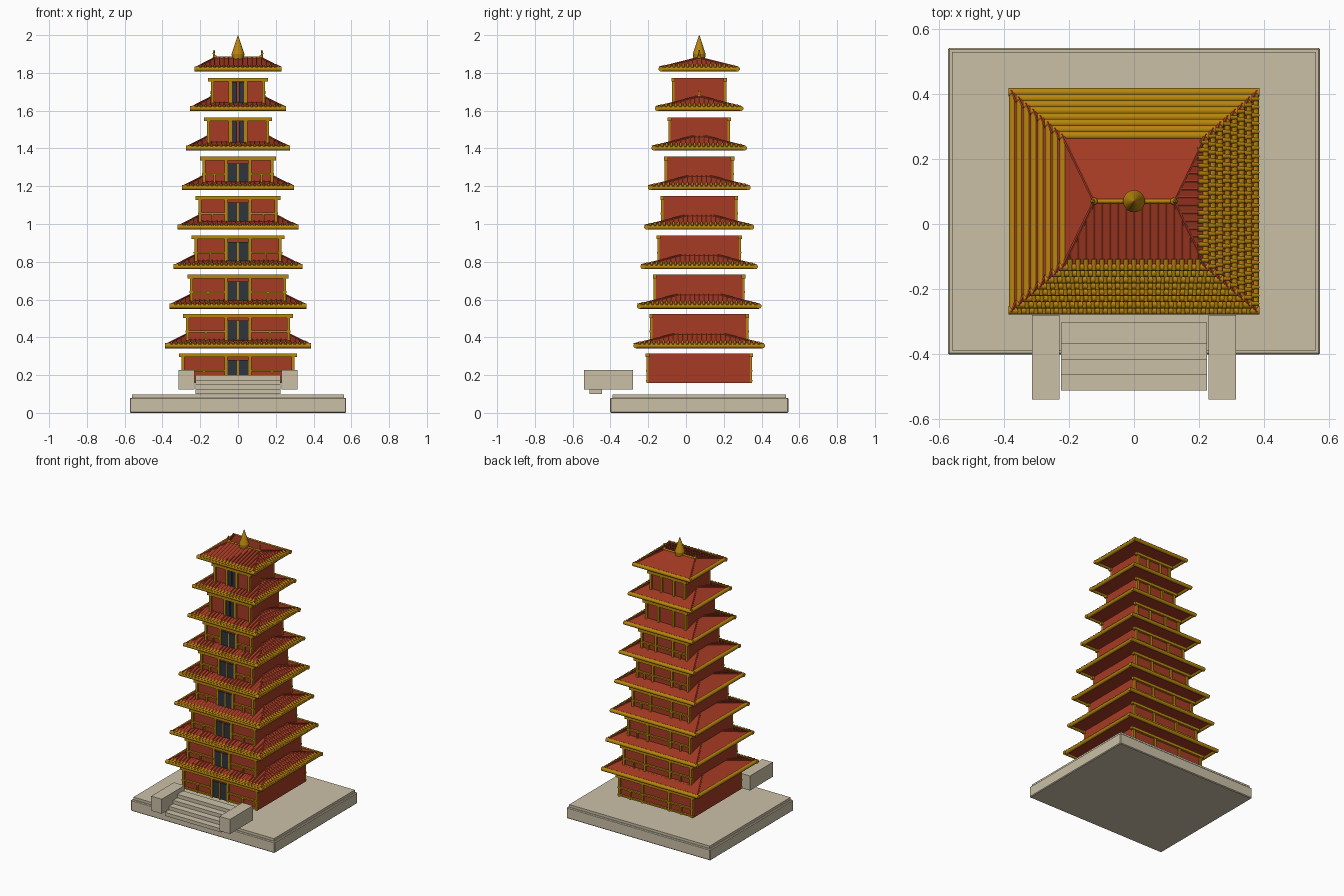
import bpy, bmesh, math
from mathutils import Vector, Matrix

if "Cube" in bpy.data.objects:
    bpy.data.objects.remove(bpy.data.objects["Cube"])

CY = 0.07          # tower axis in y
FLOORS = 8


def material(name, rgb):
    m = bpy.data.materials.new(name)
    m.diffuse_color = (*rgb, 1)
    m.use_nodes = True
    m.node_tree.nodes["Principled BSDF"].inputs["Base Color"].default_value = m.diffuse_color
    return m


RED = material("red", (0.38, 0.043, 0.017))
GOLD = material("gold", (0.48, 0.235, 0.004))
STONE = material("stone", (0.60, 0.53, 0.39))
DARK = material("dark_door", (0.028, 0.036, 0.048))


def finish(bm, name, mat, smooth=False):
    me = bpy.data.meshes.new(name)
    bmesh.ops.recalc_face_normals(bm, faces=bm.faces)
    bm.to_mesh(me)
    bm.free()
    me.materials.append(mat)
    ob = bpy.data.objects.new(name, me)
    bpy.context.collection.objects.link(ob)
    if smooth:
        bpy.ops.object.select_all(action='DESELECT')
        ob.select_set(True)
        bpy.context.view_layer.objects.active = ob
        bpy.ops.object.shade_smooth_by_angle(angle=math.radians(50))
    return ob


def box(bm, x0, x1, y0, y1, z0, z1):
    m = Matrix.Translation(((x0 + x1) / 2, (y0 + y1) / 2, (z0 + z1) / 2))
    m = m @ Matrix.Diagonal((abs(x1 - x0), abs(y1 - y0), abs(z1 - z0), 1))
    bmesh.ops.create_cube(bm, size=1, matrix=m)


def rod(bm, a, b, r, n=6, r2=None):
    a, b = Vector(a), Vector(b)
    d = b - a
    m = Matrix.Translation((a + b) / 2) @ d.to_track_quat('Z', 'Y').to_matrix().to_4x4()
    bmesh.ops.create_cone(bm, cap_ends=True, segments=n, radius1=r,
                          radius2=r if r2 is None else r2, depth=d.length, matrix=m)


def ball(bm, c, r):
    bmesh.ops.create_uvsphere(bm, u_segments=12, v_segments=8, radius=r,
                              matrix=Matrix.Translation(c))


# Stone platform: bevelled base and thin upper slab
bm = bmesh.new()
box(bm, -0.573, 0.573, -0.402, 0.542, 0.0, 0.08)
bmesh.ops.bevel(bm, geom=bm.edges[:], offset=0.005, segments=1, affect='EDGES')
finish(bm, "platform_base", STONE)
bm = bmesh.new()
box(bm, -0.56, 0.56, -0.39, 0.53, 0.078, 0.098)
finish(bm, "platform_top", STONE)

# Stairs and their side blocks
bm = bmesh.new()
for k, y in enumerate((-0.512, -0.465, -0.417, -0.37)):
    box(bm, -0.225, 0.225, y, y + 0.067, 0.1 + 0.025 * k, 0.125 + 0.025 * k)
finish(bm, "stair_steps", STONE)
bm = bmesh.new()
for s in (-1, 1):
    box(bm, s * 0.23, s * 0.314, -0.54, -0.28, 0.123, 0.228)
finish(bm, "stair_side_blocks", STONE)


def storey(i):
    hx, hy = 0.298 - 0.0222 * i, 0.268 - 0.0195 * i
    top = 0.315 + 0.2083 * i
    bot = top - 0.156
    wide = i < 6
    door = 0.055 if wide else 0.033

    # Red walls
    bm = bmesh.new()
    box(bm, -hx, hx, CY - hy, CY + hy, bot, top)
    finish(bm, f"walls_{i}", RED)

    # Gold frames on front and back
    bm = bmesh.new()
    for s in (-1, 1):
        face = CY + s * hy
        out, rail_out = face + s * 0.012, face + s * 0.014
        box(bm, -hx - 0.015, hx + 0.015, face - s * 0.004, face + s * 0.016, top - 0.02, top)
        inner = door + 0.008 if s < 0 else hx * 0.36
        for m in (-1, 1):
            for x in (hx - 0.008, inner):
                box(bm, m * x - 0.008, m * x + 0.008, face, out, bot, top - 0.02)
            if wide:
                # Railing with a short middle post
                for z in (top - 0.092, top - 0.145):
                    box(bm, m * inner, m * (hx + 0.003), face, rail_out, z - 0.005, z + 0.005)
                mid = (inner + hx) / 2
                box(bm, m * mid - 0.005, m * mid + 0.005, face, out, bot, top - 0.09)
        if s > 0 and wide:
            for z in (top - 0.092, top - 0.145):
                box(bm, -inner, inner, face, rail_out, z - 0.005, z + 0.005)
        if s < 0 and wide:
            box(bm, -0.004, 0.004, face, face - 0.01, bot, top - 0.035)
    finish(bm, f"wall_frame_{i}", GOLD)

    # Dark double door
    bm = bmesh.new()
    for m in (-1, 1):
        box(bm, m * 0.004, m * door, CY - hy, CY - hy - 0.008, bot + 0.005,
            top - (0.035 if wide else 0.022))
    finish(bm, f"doors_{i}", DARK)


def roof(i):
    hx, hy = 0.386 - 0.0222 * i, 0.349 - 0.0191 * i
    z0 = 0.342 + 0.2093 * i
    ex, ey = hx - 0.009, hy - 0.009       # eave edge
    rx = 0.53 * hx                        # half ridge length
    ze, zr = z0 + 0.021, z0 + 0.021 + 0.225 * hx

    # Hipped roof body
    bm = bmesh.new()
    rim = [[bm.verts.new((sx * ex, CY + sy * ey, z)) for sx, sy in
            ((-1, -1), (1, -1), (1, 1), (-1, 1))] for z in (z0 + 0.01, ze)]
    ra, rb = bm.verts.new((-rx, CY, zr)), bm.verts.new((rx, CY, zr))
    lo, up = rim
    bm.faces.new(lo)
    for k in range(4):
        n = (k + 1) % 4
        bm.faces.new((lo[k], lo[n], up[n], up[k]))
    bm.faces.new((up[0], up[1], rb, ra))
    bm.faces.new((up[1], up[2], rb))
    bm.faces.new((up[2], up[3], ra, rb))
    bm.faces.new((up[3], up[0], ra))
    finish(bm, f"roof_{i}", RED)

    # Hip rolls and tile ribs on front and right slopes, with gold tile ends
    bm, caps = bmesh.new(), bmesh.new()
    for sx in (-1, 1):
        for sy in (-1, 1):
            rod(bm, (sx * ex, CY + sy * ey, ze), (sx * rx, CY, zr), 0.006)

    def rib(eave, peak, u):
        eave, peak = Vector(eave), Vector(peak)
        end = eave.lerp(peak, u)
        if (end - eave).length > 0.012:
            rod(bm, eave, end, 0.005)
        tip = min(0.03, (end - eave).length + 0.006)
        d = (peak - eave).normalized()
        rod(caps, eave - d * 0.006, eave + d * tip, 0.0075, 8)

    n = round(2 * ex / 0.025)
    for k in range(1, n):
        x = -ex + 2 * ex * k / n
        rib((x, CY - ey, ze), (x, CY, zr), min(1, (ex - abs(x)) / (ex - rx)))
    n = round(2 * ey / 0.025)
    for k in range(1, n):
        t = -ey + 2 * ey * k / n
        rib((ex, CY + t, ze), (rx, CY + t, zr), 1 - abs(t) / ey)
    finish(bm, f"roof_ribs_{i}", RED, True)
    finish(caps, f"tile_ends_{i}", GOLD, True)

    # Rounded gold eave bars
    bm = bmesh.new()
    r = 0.0135
    for s in (-1, 1):
        rod(bm, (-hx, CY + s * (hy - r), z0 + r), (hx, CY + s * (hy - r), z0 + r), r, 10)
        rod(bm, (s * (hx - r), CY - hy + r, z0 + r), (s * (hx - r), CY + hy - r, z0 + r), r, 10)
    finish(bm, f"eave_bars_{i}", GOLD, True)

    # Ridge bar with small end finials
    bm = bmesh.new()
    rod(bm, (-rx, CY, zr), (rx, CY, zr), 0.007, 8)
    for s in (-1, 1):
        ball(bm, (s * rx, CY, zr + 0.003), 0.011)
        rod(bm, (s * rx, CY, zr), (s * (rx + 0.007), CY, zr + 0.022), 0.008, 8, 0.005)
        rod(bm, (s * (rx + 0.007), CY, zr + 0.02), (s * (rx + 0.003), CY, zr + 0.04), 0.006, 8, 0.003)
    finish(bm, f"ridge_{i}", GOLD, True)


for i in range(FLOORS):
    storey(i)
    roof(i)

# Gold spire
bm = bmesh.new()
rod(bm, (0, CY, 1.87), (0, CY, 1.9), 0.03, 20, 0.034)
rod(bm, (0, CY, 1.9), (0, CY, 2.0), 0.034, 20, 0.001)
finish(bm, "spire", GOLD, True)
